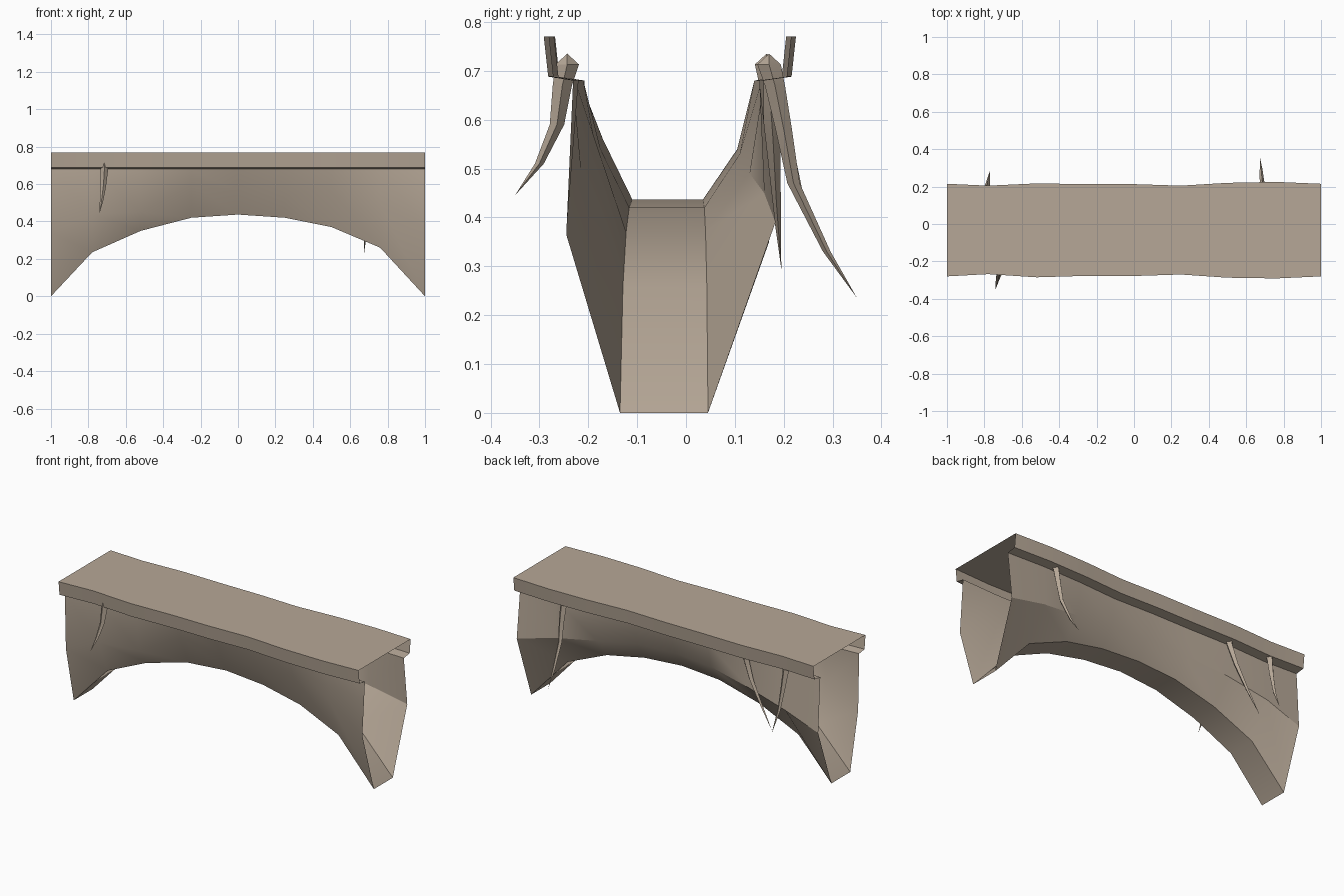
import bpy, bmesh, math
from mathutils import Vector

cube = bpy.data.objects.get("Cube")
if cube:
    bpy.data.objects.remove(cube, do_unlink=True)

stone = bpy.data.materials.new("tan_stone")
stone.use_nodes = True
stone.diffuse_color = (0.47, 0.39, 0.31, 1)
bsdf = stone.node_tree.nodes["Principled BSDF"]
bsdf.inputs["Base Color"].default_value = stone.diffuse_color
bsdf.inputs["Roughness"].default_value = 0.9


def loft(name, rings, closed=False, tips=None):
    """Skin successive rings of points with quads; tips close both ends to a point."""
    bm = bmesh.new()
    rows = [[bm.verts.new(p) for p in ring] for ring in rings]
    count = len(rows[0])
    for a, b in zip(rows, rows[1:]):
        for i in range(count if closed else count - 1):
            j = (i + 1) % count
            bm.faces.new((a[i], a[j], b[j], b[i]))
    if tips:
        for tip, row, flip in ((tips[0], rows[0], True), (tips[1], rows[-1], False)):
            v = bm.verts.new(tip)
            for i in range(count):
                j = (i + 1) % count
                bm.faces.new((row[j], row[i], v) if flip else (row[i], row[j], v))
        bmesh.ops.recalc_face_normals(bm, faces=bm.faces[:])
    mesh = bpy.data.meshes.new(name)
    bm.to_mesh(mesh)
    bm.free()
    mesh.materials.append(stone)
    obj = bpy.data.objects.new(name, mesh)
    bpy.context.collection.objects.link(obj)
    bpy.ops.object.select_all(action='DESELECT')
    obj.select_set(True)
    bpy.context.view_layer.objects.active = obj
    bpy.ops.object.shade_smooth_by_angle(angle=math.radians(30))
    return obj


# Stations along the span
stations = [-1, -.78, -.52, -.25, 0, .25, .5, .76, 1]
arch = [0, .235, .35, .42, .437, .42, .37, .26, 0]
deck_front = [-.28, -.268, -.285, -.277, -.278, -.27, -.287, -.291, -.28]
deck_back = [.215, .205, .217, .213, .213, .205, .22, .225, .215]
bulge_front = [(-.21, .34), (-.215, .44), (-.2, .45), (-.19, .6), (-.17, .56),
               (-.175, .54), (-.19, .57), (-.215, .5), (-.245, .365)]
bulge_back = [(.17, .35), (.17, .43), (.15, .49), (.12, .53), (.105, .54),
              (.11, .53), (.13, .49), (.16, .45), (.183, .39)]

DECK, LIP, WALL = .77, .688, .68
body, slab = [], []
for x, z, f, b, mf, mb in zip(stations, arch, deck_front, deck_back, bulge_front, bulge_back):
    inner_f, inner_b = f + .06, b - .065
    edge_f = -.11 - .025 * abs(x)
    edge_b = .035 + .01 * abs(x)
    body.append([(x, inner_f, WALL), (x, *mf), (x, edge_f, z),
                 (x, edge_b, z), (x, *mb), (x, inner_b, WALL)])
    slab.append([(x, inner_b, WALL), (x, b - .009, LIP), (x, b, DECK),
                 (x, f, DECK), (x, f + .009, LIP), (x, inner_f, WALL)])

# Open trough of side walls and arch, with the deck and its lips above
loft("arch_body", body)
loft("deck_slab", slab)


def tendril(name, path, width=.024):
    """Tapered four-sided hanging root with a pointed cap and tip."""
    pts = [Vector(p) for p in path]
    rings = []
    for i, p in enumerate(pts[:-1]):
        r = width * (1 - i / (len(pts) - 1)) ** .7
        rings.append([p + Vector(d) * r for d in
                      ((1, 0, 0), (0, 1, 0), (-1, 0, 0), (0, -1, 0))])
    loft(name, rings, closed=True, tips=(pts[0] + Vector((0, 0, .022)), pts[-1]))


# Hanging roots
tendril("front_root", [(-.715, -.243, .713), (-.715, -.253, .67), (-.72, -.264, .59),
                       (-.73, -.3, .51), (-.74, -.35, .445)])
tendril("back_left_root", [(.69, .17, .713), (.69, .182, .67), (.69, .2, .58),
                           (.685, .22, .47), (.68, .288, .33), (.675, .35, .235)])
tendril("back_right_root", [(-.79, .17, .713), (-.79, .18, .67), (-.785, .2, .57),
                            (-.78, .23, .45), (-.77, .285, .33)])
tendril("back_middle_root", [(-.52, .165, .713), (-.52, .17, .67), (-.56, .178, .56),
                             (-.63, .185, .43), (-.71, .195, .295)])
